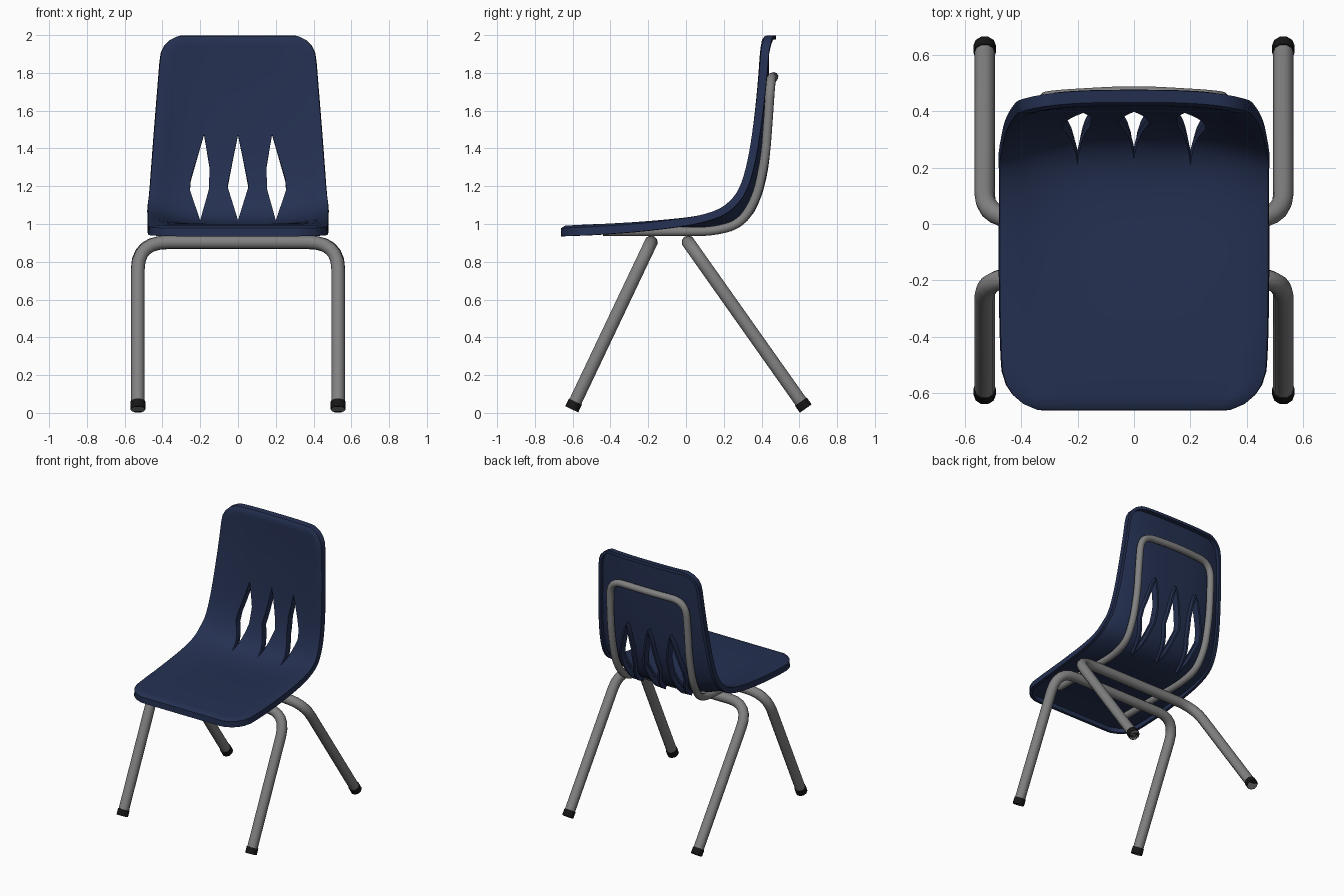
import bpy, bmesh, math
from mathutils import Vector

old = bpy.data.objects.get("Cube")
if old:
    bpy.data.objects.remove(old, do_unlink=True)


def material(name, rgb, rough):
    m = bpy.data.materials.new(name)
    m.use_nodes = True
    m.diffuse_color = (*rgb, 1)
    bsdf = next(n for n in m.node_tree.nodes if n.type == 'BSDF_PRINCIPLED')
    bsdf.inputs["Base Color"].default_value = (*rgb, 1)
    bsdf.inputs["Roughness"].default_value = rough
    return m


NAVY = material("navy_plastic", (0.018, 0.030, 0.083), 0.5)
STEEL = material("grey_steel", (0.22, 0.22, 0.22), 0.4)
RUBBER = material("black_rubber", (0.008, 0.008, 0.008), 0.7)


def select_only(ob):
    bpy.ops.object.select_all(action='DESELECT')
    ob.select_set(True)
    bpy.context.view_layer.objects.active = ob


def add_object(name, data, mat):
    ob = bpy.data.objects.new(name, data)
    bpy.context.scene.collection.objects.link(ob)
    data.materials.append(mat)
    return ob


def smooth(ob, degrees=40):
    select_only(ob)
    bpy.ops.object.shade_smooth_by_angle(angle=math.radians(degrees))


def apply_modifier(ob, kind, **settings):
    mod = ob.modifiers.new(kind, kind)
    for key, value in settings.items():
        setattr(mod, key, value)
    select_only(ob)
    bpy.ops.object.modifier_apply(modifier=mod.name)


# Shell centre line, front to top: y, z, half width, raise of the side edges
PROFILE = [Vector(p) for p in (
    (-.665, .99, .46, 0), (-.45, 1, .475, 0), (-.2, 1, .48, .02),
    (.05, .995, .48, .06), (.2, 1.01, .48, .09), (.29, 1.06, .48, .1),
    (.345, 1.16, .47, .085), (.38, 1.3, .46, .075), (.4, 1.5, .445, .06),
    (.415, 1.75, .425, .045), (.42, 2, .405, .03))]


def spline(pts, steps=16):
    """Smooth curve through the points."""
    ext = [2 * pts[0] - pts[1]] + pts + [2 * pts[-1] - pts[-2]]
    out = []
    for a, b, c, d in zip(ext, ext[1:], ext[2:], ext[3:]):
        for k in range(steps):
            t = k / steps
            out.append(.5 * (2 * b + (c - a) * t + (2 * a - 5 * b + 4 * c - d) * t**2
                             + (3 * b - a - 3 * c + d) * t**3))
    return out + [pts[-1]]


LINE = spline(PROFILE)
ARC = [0]
for p, q in zip(LINE, LINE[1:]):
    ARC.append(ARC[-1] + (q - p).to_2d().length)
LENGTH = ARC[-1]


def sample(s):
    """Profile values and surface normal at arc length s."""
    i = next((k for k in range(len(ARC) - 2) if ARC[k + 1] >= s), len(ARC) - 2)
    p = LINE[i].lerp(LINE[i + 1], (s - ARC[i]) / (ARC[i + 1] - ARC[i]))
    t = (LINE[i + 1] - LINE[i]).to_2d().normalized()
    return p, Vector((0, -t.y, t.x))


def surface(s, x, drop=0):
    p, n = sample(s)
    lift = p.w * min(1, abs(x) / p.z)**3
    return Vector((x, p.x, p.y)) + n * (lift - drop)


def corner_inset(d, r):
    return r - math.sqrt(r * r - (r - d)**2) if d < r else 0


# Seat and back shell: one curved sheet with a turned-down lip
ends = [0, .004, .025, .055, .09, .14]
mid = [.14 + (LENGTH - .28) * k / 34 for k in range(1, 34)]
rows = ends + mid + [LENGTH - e for e in reversed(ends)]
inner = [-.92 + 1.84 * k / 18 for k in range(19)]
cols = [-1, -.992] + inner + [.992, 1]
LIP = [.055, .012]

bm = bmesh.new()
grid = []
for i, s in enumerate(rows):
    half = sample(s)[0].z - corner_inset(s, .15) - corner_inset(LENGTH - s, .12)
    line = []
    for j, u in enumerate(cols):
        ring = min(i, len(rows) - 1 - i, j, len(cols) - 1 - j)
        line.append(bm.verts.new(surface(s, u * half, LIP[ring] if ring < 2 else 0)))
    grid.append(line)
for r0, r1 in zip(grid, grid[1:]):
    for j in range(len(cols) - 1):
        bm.faces.new((r0[j], r0[j + 1], r1[j + 1], r1[j]))
mesh = bpy.data.meshes.new("seat_shell")
bm.to_mesh(mesh)
bm.free()
shell = add_object("seat_shell", mesh, NAVY)
apply_modifier(shell, 'SOLIDIFY', thickness=.022, offset=-1)

# Three diamond slots in the back, seen from the front as x, z
CENTRE_SLOT = [(0, 1.02), (.056, 1.2), (0, 1.475), (-.056, 1.2)]
SIDE_SLOT = [(.2, 1.02), (.255, 1.18), (.25, 1.24), (.18, 1.475), (.15, 1.3), (.155, 1.18)]
SLOTS = [CENTRE_SLOT, SIDE_SLOT, [(-x, z) for x, z in reversed(SIDE_SLOT)]]

bm = bmesh.new()
for slot in SLOTS:
    face = bm.faces.new([bm.verts.new((x, .1, z)) for x, z in slot])
    out = bmesh.ops.extrude_face_region(bm, geom=[face])
    moved = [g for g in out["geom"] if isinstance(g, bmesh.types.BMVert)]
    bmesh.ops.translate(bm, vec=(0, .6, 0), verts=moved)
bmesh.ops.recalc_face_normals(bm, faces=bm.faces)
mesh = bpy.data.meshes.new("slot_cutter")
bm.to_mesh(mesh)
bm.free()
cutter = add_object("slot_cutter", mesh, NAVY)
cutter.hide_render = True
apply_modifier(shell, 'BOOLEAN', object=cutter, operation='DIFFERENCE', solver='EXACT')
bpy.data.objects.remove(cutter, do_unlink=True)
smooth(shell)


# Walls standing behind the shell around each slot
def arc_at_height(x, z):
    steps = [LENGTH * (.45 + .55 * k / 400) for k in range(401)]
    return min(steps, key=lambda s: abs(surface(s, x).z - z))


bm = bmesh.new()
for slot in SLOTS:
    loop = []
    for (x0, z0), (x1, z1) in zip(slot, slot[1:] + slot[:1]):
        for k in range(5):
            x, z = x0 + (x1 - x0) * k / 5, z0 + (z1 - z0) * k / 5
            s = arc_at_height(x, z)
            loop.append([bm.verts.new(surface(s, x, d)) for d in (.012, .055)])
    for a, b in zip(loop, loop[1:] + loop[:1]):
        bm.faces.new((a[0], a[1], b[1], b[0]))
mesh = bpy.data.meshes.new("slot_walls")
bm.to_mesh(mesh)
bm.free()
walls = add_object("slot_walls", mesh, NAVY)
apply_modifier(walls, 'SOLIDIFY', thickness=.014, offset=1)
smooth(walls)


def fillet(pts, radius):
    """Round the inner corners of a path."""
    pts = [Vector(p) for p in pts]
    out = [pts[0]]
    for a, b, c in zip(pts, pts[1:], pts[2:]):
        r = min(radius, (a - b).length * .48, (c - b).length * .48)
        p, q = b + (a - b).normalized() * r, b + (c - b).normalized() * r
        for k in range(7):
            t = k / 6
            out.append(p.lerp(b, t).lerp(b.lerp(q, t), t))
    return out + [pts[-1]]


def tube(name, pts, radius, mat):
    curve = bpy.data.curves.new(name, 'CURVE')
    curve.dimensions = '3D'
    curve.bevel_depth = radius
    curve.bevel_resolution = 3
    curve.use_fill_caps = True
    sp = curve.splines.new('POLY')
    sp.points.add(len(pts) - 1)
    for point, co in zip(sp.points, pts):
        point.co = (*co, 1)
    ob = add_object(name, curve, mat)
    select_only(ob)
    bpy.ops.object.convert(target='MESH')
    smooth(bpy.context.view_layer.objects.active)


# Bent leg frames and rubber feet
for label, foot_y, foot_z, bar_y in (("front", -.605, .019, -.185), ("rear", .634, .023, .012)):
    foot, top = Vector((.53, foot_y, foot_z)), Vector((.53, bar_y, .903))
    flip = Vector((-1, 1, 1))
    tube(label + "_legs", fillet([foot, top, top * flip, foot * flip], .16), .036, STEEL)
    cap_end = foot + (top - foot).normalized() * .045
    for side, f in (("left", Vector((1, 1, 1))), ("right", flip)):
        tube(f"{label}_{side}_foot", [foot * f, cap_end * f], .04, RUBBER)

# Support tube under the seat and up behind the back
side = [(.3, -.44, .96), (.3, .14, .96), (.31, .29, 1), (.32, .375, 1.14),
        (.32, .42, 1.35), (.32, .435, 1.55), (.31, .45, 1.775)]
path = side + [(0, .468, 1.78)] + [(-x, y, z) for x, y, z in reversed(side)]
tube("back_support_tube", fillet(path, .12), .025, STEEL)
